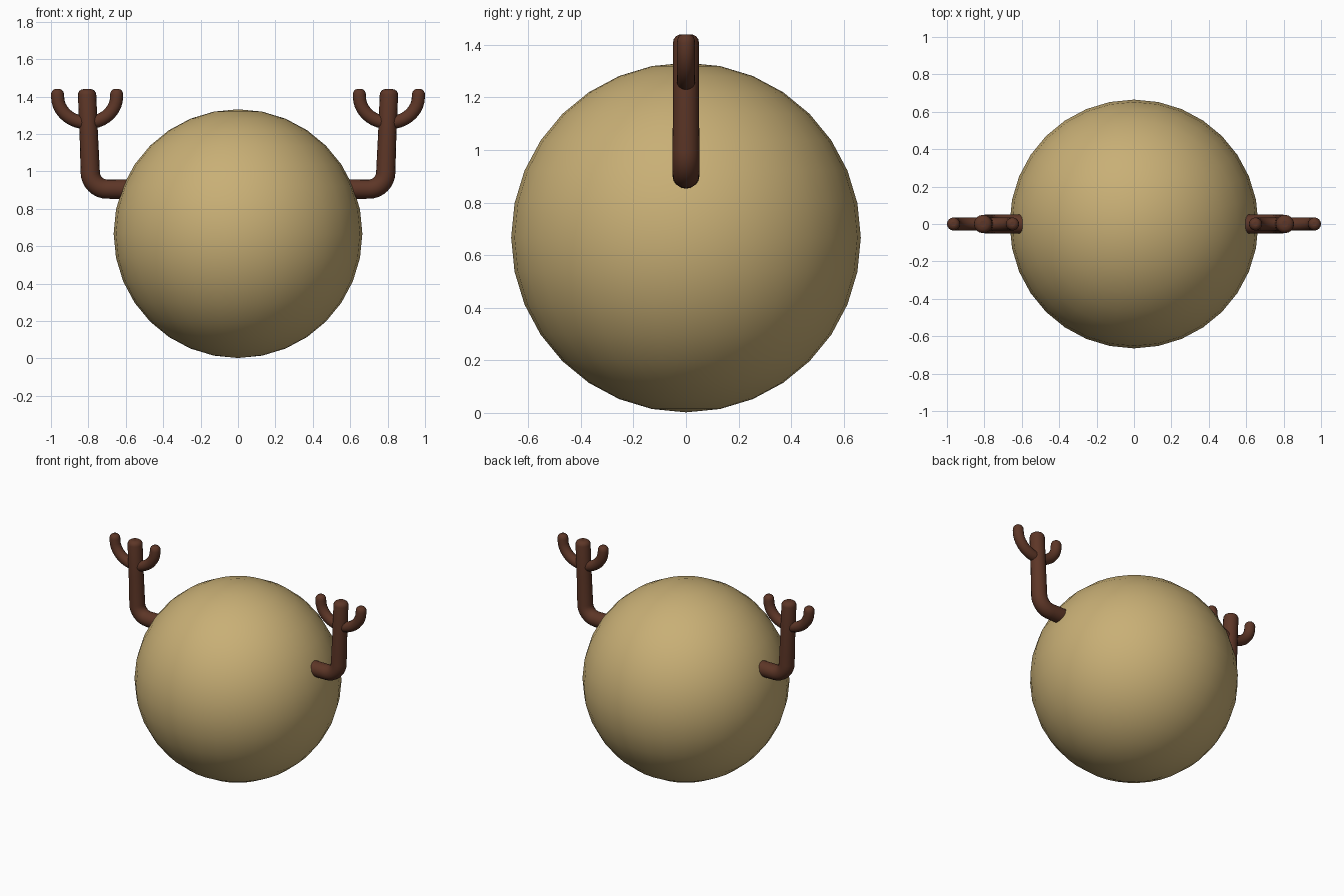
import bpy
from math import sin, cos, pi

if "Cube" in bpy.data.objects:
    bpy.data.objects.remove(bpy.data.objects["Cube"])


def material(name, rgb):
    m = bpy.data.materials.new(name)
    m.diffuse_color = (*rgb, 1)
    m.use_nodes = True
    m.node_tree.nodes["Principled BSDF"].inputs["Base Color"].default_value = m.diffuse_color
    return m


TAN = material("tan", (0.58, 0.43, 0.18))
BROWN = material("brown", (0.11, 0.037, 0.02))


def arc(cx, cz, rx, rz, a0, a1, n):
    """Points on an ellipse arc in the xz plane."""
    return [(cx + rx * cos(a0 + (a1 - a0) * i / n),
             cz + rz * sin(a0 + (a1 - a0) * i / n)) for i in range(n + 1)]


def tube(name, path, radius):
    """Round capped tube through (x, z, thickness) points."""
    cu = bpy.data.curves.new(name, 'CURVE')
    cu.dimensions = '3D'
    cu.bevel_depth = radius
    cu.bevel_resolution = 6
    cu.use_fill_caps = True
    sp = cu.splines.new('POLY')
    sp.points.add(len(path) - 1)
    for p, (x, z, t) in zip(sp.points, path):
        p.co = (x, 0, z, 1)
        p.radius = t
    ob = bpy.data.objects.new(name, cu)
    bpy.context.collection.objects.link(ob)
    bpy.ops.object.select_all(action='DESELECT')
    ob.select_set(True)
    bpy.context.view_layer.objects.active = ob
    bpy.ops.object.convert(target='MESH')
    ob = bpy.context.object
    ob.data.materials.clear()
    ob.data.materials.append(BROWN)
    bpy.ops.object.shade_smooth_by_angle(angle=0.9)
    return ob


def rounded_tip(x, z_top, h):
    """Shrinking rings that round off an upright tip."""
    return [(x, z_top - h + h * sin(a), 0.35 + 0.65 * cos(a))
            for a in (0, pi / 8, pi / 4, 3 * pi / 8, pi / 2)]


# Head
bpy.ops.mesh.primitive_uv_sphere_add(segments=32, ring_count=16,
                                     radius=0.665, location=(0, 0, 0.667))
head = bpy.context.object
head.name = "head"
head.data.materials.append(TAN)
bpy.ops.object.shade_smooth()

# Antlers, one on each side
for s, side in ((1, "right"), (-1, "left")):
    # Main beam: out of the head, bending upward
    beam = [(0.57, 0.905, 1.07)]
    beam += [(x, z, 1.05) for x, z in arc(0.70, 0.995, 0.09, 0.09, -pi / 2, 0, 8)]
    beam += [(0.798, 1.2, 1.0)] + rounded_tip(0.807, 1.44, 0.03)
    tube("antler_beam_" + side, [(s * x, z, t) for x, z, t in beam], 0.049)

    # Two curved tines, outer and inner
    for d, which in ((1, "outer"), (-1, "inner")):
        tine = [(x, z, 1.0) for x, z in arc(0, 1.40, 0.158, 0.14, -pi / 2, 0, 9)]
        tine = tine[:-1] + rounded_tip(0.158, 1.44, 0.032)
        tube(f"antler_tine_{which}_{side}",
             [(s * (0.807 + d * x), z, t) for x, z, t in tine], 0.035)
